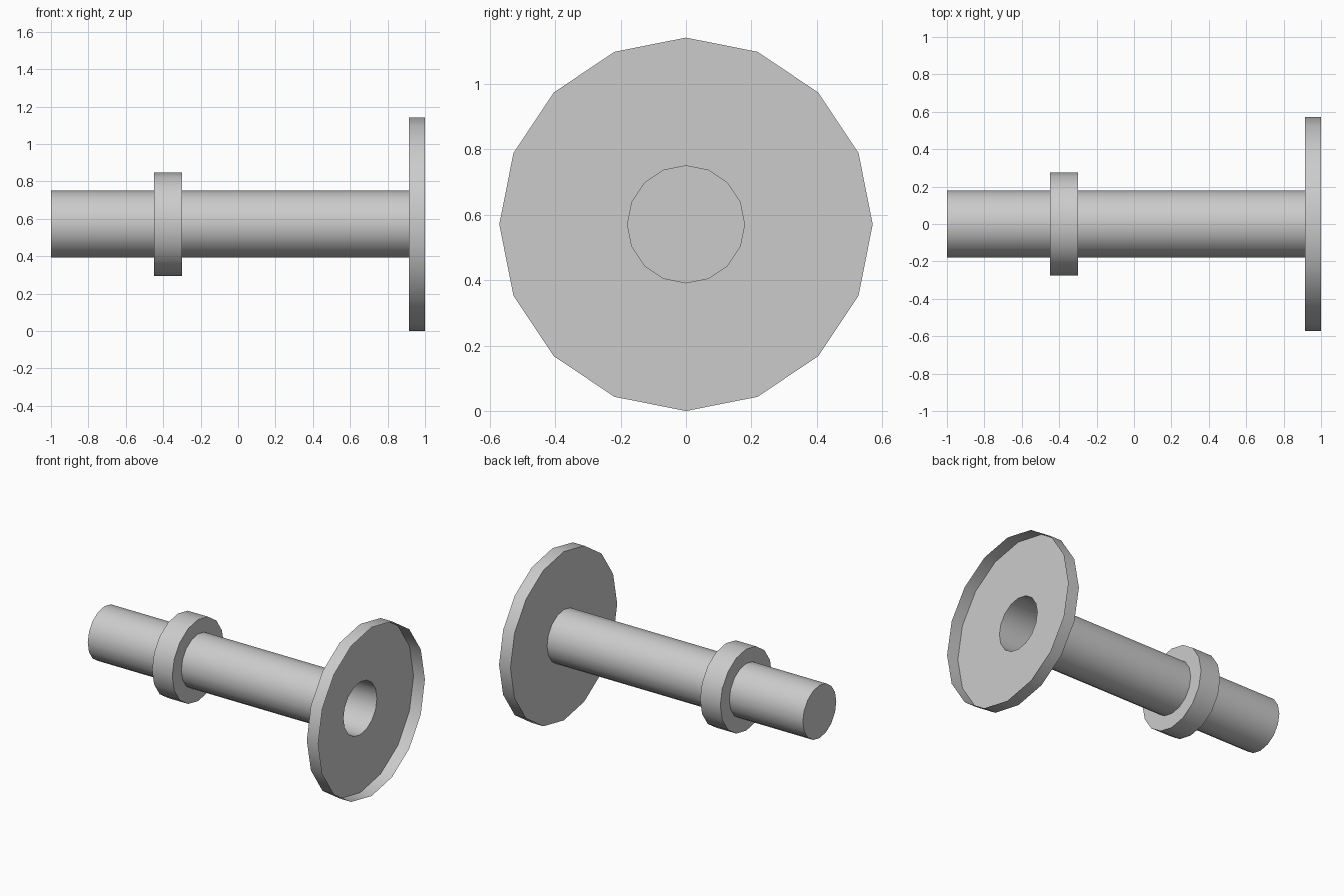
import bpy, bmesh, math

if "Cube" in bpy.data.objects:
    bpy.data.objects.remove(bpy.data.objects["Cube"])

SIDES = 16
AXIS_Z = 0.571


def lathe(name, profile, cap_start=False):
    """Revolve (x, radius) points around the horizontal x axis."""
    bm = bmesh.new()
    rings = []
    for x, r in profile:
        ring = []
        for i in range(SIDES):
            a = 2 * math.pi * i / SIDES
            ring.append(bm.verts.new((x, r * math.cos(a), AXIS_Z + r * math.sin(a))))
        rings.append(ring)
    for a, b in zip(rings, rings[1:]):
        for i in range(SIDES):
            j = (i + 1) % SIDES
            bm.faces.new((a[j], a[i], b[i], b[j]))
    if cap_start:
        bm.faces.new(rings[0][::-1])
    mesh = bpy.data.meshes.new(name)
    bm.to_mesh(mesh)
    bm.free()
    obj = bpy.data.objects.new(name, mesh)
    bpy.context.collection.objects.link(obj)
    bpy.context.view_layer.objects.active = obj
    bpy.ops.object.select_all(action='DESELECT')
    obj.select_set(True)
    bpy.ops.object.shade_smooth_by_angle(angle=math.radians(35))
    return obj


R = 0.179
# Thin hollow tube, closed at the left end and open at the flange
lathe("tube", [(-1, R), (0.915, R)], cap_start=True)
# Raised collar around the tube
lathe("collar", [(-0.45, R), (-0.45, 0.276), (-0.299, 0.276), (-0.299, R)])
# Wide thin end dish: recessed web with a projecting rim, open to the right
lathe("flange", [(0.915, R), (0.915, 0.571), (1, 0.571)])
